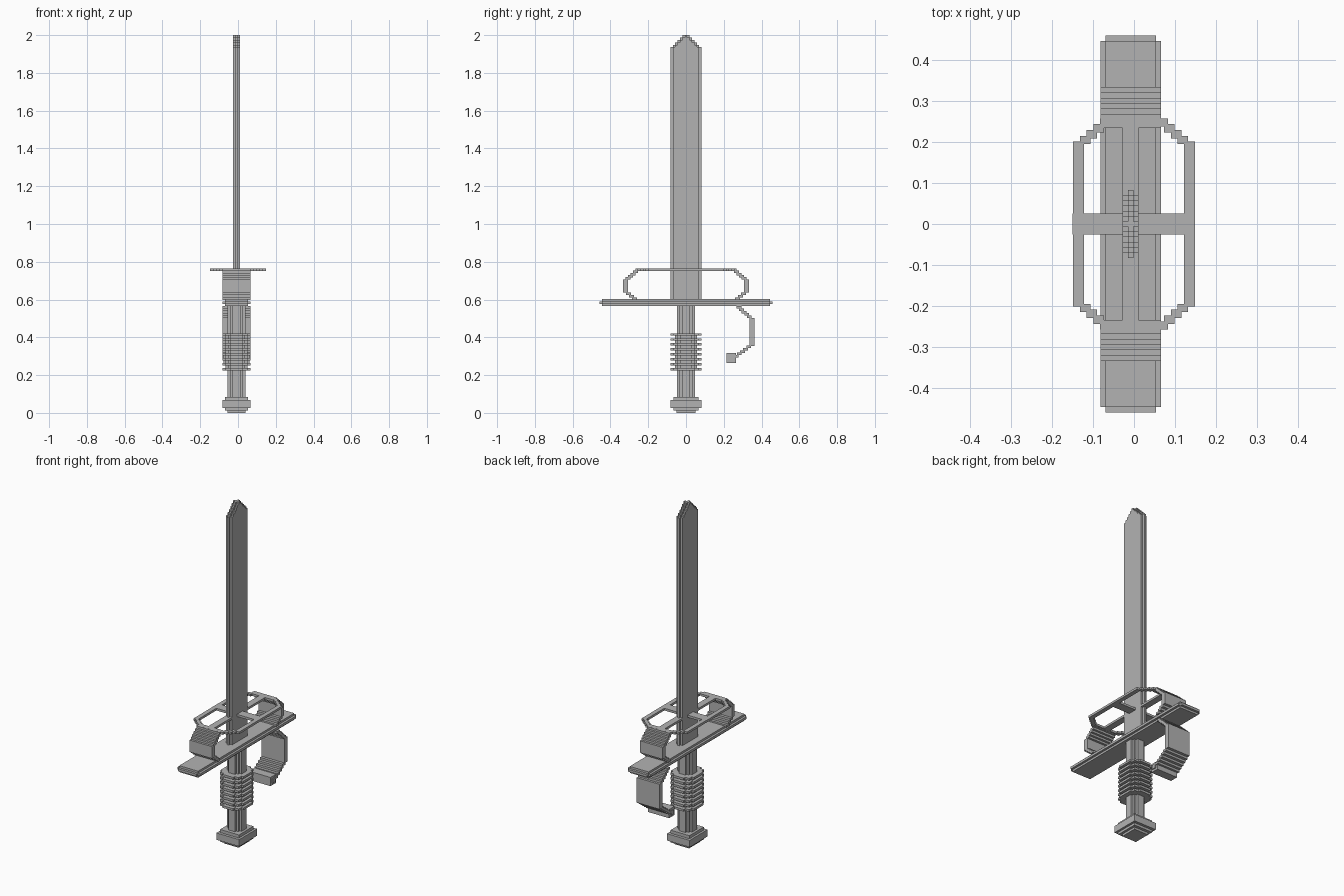
import bpy, bmesh
from mathutils import Vector

cube = bpy.data.objects.get("Cube")
if cube:
    bpy.data.objects.remove(cube, do_unlink=True)

V = 0.0128      # width of one block step
CX = -0.008     # centre line of blade, grip and guard
HALF = 0.074    # half width of guard, wings and hook

steel = bpy.data.materials.new("grey steel")
steel.use_nodes = True
GREY = (0.45, 0.45, 0.45, 1)
steel.diffuse_color = GREY
steel.node_tree.nodes["Principled BSDF"].inputs["Base Color"].default_value = GREY


def box(x0, x1, y0, y1, z0, z1):
    return (x0, x1, y0, y1, z0, z1)


def centred(hx, hy, z0, z1):
    return box(CX - hx, CX + hx, -hy, hy, z0, z1)


def build(name, boxes):
    """One flat-shaded object made of axis-aligned blocks."""
    bm = bmesh.new()
    for x0, x1, y0, y1, z0, z1 in boxes:
        lo, hi = Vector((x0, y0, z0)), Vector((x1, y1, z1))
        verts = bmesh.ops.create_cube(bm, size=1)["verts"]
        for v in verts:
            v.co = (lo + hi) / 2 + v.co * (hi - lo)
    mesh = bpy.data.meshes.new(name)
    bm.to_mesh(mesh)
    bm.free()
    mesh.materials.append(steel)
    obj = bpy.data.objects.new(name, mesh)
    bpy.context.collection.objects.link(obj)
    return obj


def stairs(a, b, width, rise):
    """Rectangles (u0, u1, v0, v1) stepping from a to b."""
    n = max(1, round(abs(b[1] - a[1]) / V))
    rects = []
    for i in range(n + 1):
        u = a[0] + (b[0] - a[0]) * i / n
        v = a[1] + (b[1] - a[1]) * i / n
        rects.append((u - width / 2, u + width / 2, v - rise / 2, v + rise / 2))
    return rects


def strap(points, side=1):
    """Wide stepped band following a path in the y-z plane."""
    out = []
    for a, b in zip(points, points[1:]):
        if a[0] == b[0]:
            rects = [(a[0] - V, a[0] + V, min(a[1], b[1]), max(a[1], b[1]))]
        else:
            rects = stairs(a, b, 2 * V, V * 1.05)
        for u0, u1, z0, z1 in rects:
            y0, y1 = sorted((u0 * side, u1 * side))
            out.append(box(CX - HALF, CX + HALF, y0, y1, z0, z1))
    return out


def cross_section(r, z0, z1):
    """Stepped round column."""
    return [centred(r, r - 2 * V, z0, z1), centred(r - V, r - V, z0, z1),
            centred(r - 2 * V, r, z0, z1)]


# Blade: thick core, thin edges and a stepped tip
blade = [centred(0.0195, 0.07, 0.59, 1.936), centred(0.0065, 0.083, 0.59, 1.936)]
for i in range(5):
    half = 0.07 - i * V
    z = 1.936 + i * V
    blade += [centred(0.0065, half, z, z + V), centred(0.0195, half - V, z, z + V)]
build("blade", blade)

# Crossguard: layered plank with a raised rim
build("crossguard", [
    centred(0.061, 0.445, 0.565, 0.603),
    centred(HALF, 0.445, 0.577, 0.591),
    centred(0.061, 0.459, 0.577, 0.591),
])

# Flat upper guard ring with a cross inside
Z0, Z1 = 0.752, 0.765
ring = [box(-0.149, 0.147, -0.026, 0.026, Z0, Z1),
        centred(0.0195, 0.24, Z0, Z1)]
for sy in (1, -1):
    y0, y1 = sorted((0.233 * sy, 0.26 * sy))
    ring.append(box(CX - HALF, CX + HALF, y0, y1, Z0, Z1))
for sx in (1, -1):
    x0, x1 = sorted((0.122 * sx, 0.148 * sx))
    ring.append(box(x0, x1, -0.19, 0.19, Z0, Z1))
    for sy in (1, -1):
        for u0, u1, v0, v1 in stairs((0.135, 0.19), (0.07, 0.247), 2 * V, V * 1.6):
            x0, x1 = sorted((u0 * sx, u1 * sx))
            y0, y1 = sorted((v0 * sy, v1 * sy))
            ring.append(box(x0, x1, y0, y1, Z0, Z1))
build("guard_ring", ring)

# Curved wings joining the ring to the crossguard
wing = [(0.255, 0.758), (0.32, 0.7), (0.32, 0.644), (0.272, 0.605)]
for name, side in (("back_wing", 1), ("front_wing", -1)):
    build(name, strap(wing, side))

# Finger hook under the crossguard
hook = strap([(0.28, 0.56), (0.349, 0.495), (0.349, 0.362), (0.265, 0.3)])
hook += [box(CX - 0.068, CX + 0.068, 0.215, 0.265, 0.265, 0.316),
         box(CX - HALF, CX + HALF, 0.228, 0.252, 0.278, 0.303)]
build("finger_hook", hook)

# Grip and its ribs
build("grip", cross_section(0.047, 0.07, 0.57))
build("grip_core", cross_section(0.058, 0.225, 0.42))
ribs = []
for i in range(8):
    z = 0.225 + i * 0.0262
    ribs += [centred(HALF, 0.045, z, z + V), centred(0.061, 0.069, z, z + V),
             centred(0.035, 0.083, z, z + V)]
build("grip_ribs", ribs)

# Stepped square pommel
build("pommel", [
    centred(0.047, 0.05, 0, 0.014),
    centred(0.061, 0.067, 0.013, 0.085),
    centred(HALF, 0.083, 0.027, 0.067),
])
